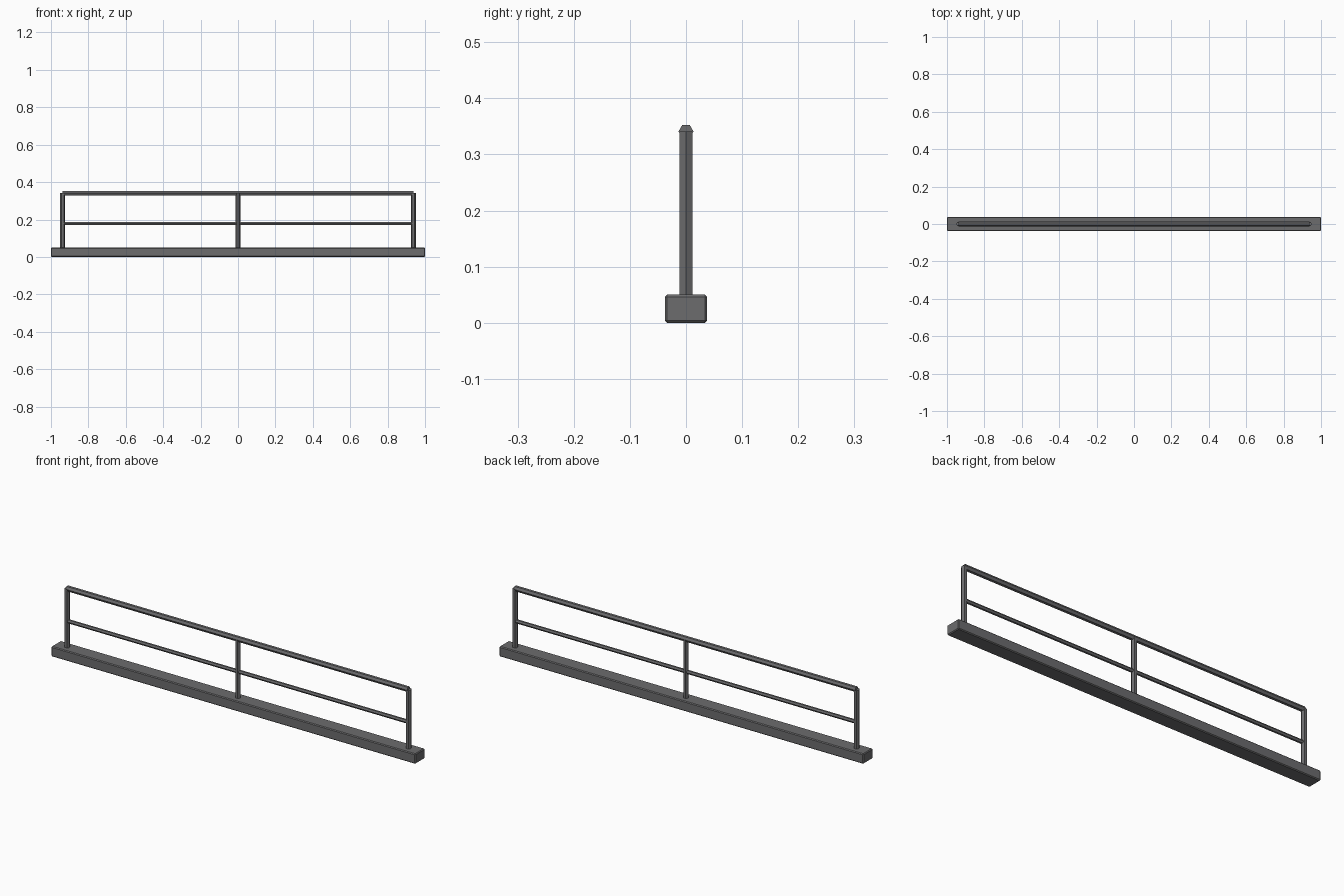
import bpy, math

if "Cube" in bpy.data.objects:
    bpy.data.objects.remove(bpy.data.objects["Cube"])

metal = bpy.data.materials.new("dark_grey")
metal.diffuse_color = (0.15, 0.15, 0.155, 1)
metal.use_nodes = True
metal.node_tree.nodes["Principled BSDF"].inputs["Base Color"].default_value = metal.diffuse_color

POST_X = 0.9375
TOP_Z = 0.341


def hex_bar(name, r, length, loc, rot):
    bpy.ops.mesh.primitive_cylinder_add(vertices=6, radius=r, depth=length,
                                        location=loc, rotation=rot)
    ob = bpy.context.object
    ob.name = name
    ob.data.materials.append(metal)
    return ob


# kerb base with small chamfers
bpy.ops.mesh.primitive_cube_add(size=1, location=(0, 0, 0.025))
base = bpy.context.object
base.name = "base_kerb"
base.scale = (2, 0.075, 0.05)
bpy.ops.object.transform_apply(location=False, rotation=False, scale=True)
base.data.materials.append(metal)
bev = base.modifiers.new("chamfer", 'BEVEL')
bev.width = 0.004
bev.segments = 1

# three hexagonal posts, corners pointing along x
for name, x in (("left_post", -POST_X), ("middle_post", 0), ("right_post", POST_X)):
    z0 = 0.045
    hex_bar(name, 0.0133, TOP_Z - z0, (x, 0, (TOP_Z + z0) / 2), (0, 0, math.pi / 2))

# horizontal rails, corners pointing along y
for name, r, z in (("top_rail", 0.0133, TOP_Z), ("middle_rail", 0.0095, 0.179)):
    hex_bar(name, r, 2 * POST_X, (0, 0, z), (0, math.pi / 2, 0))
